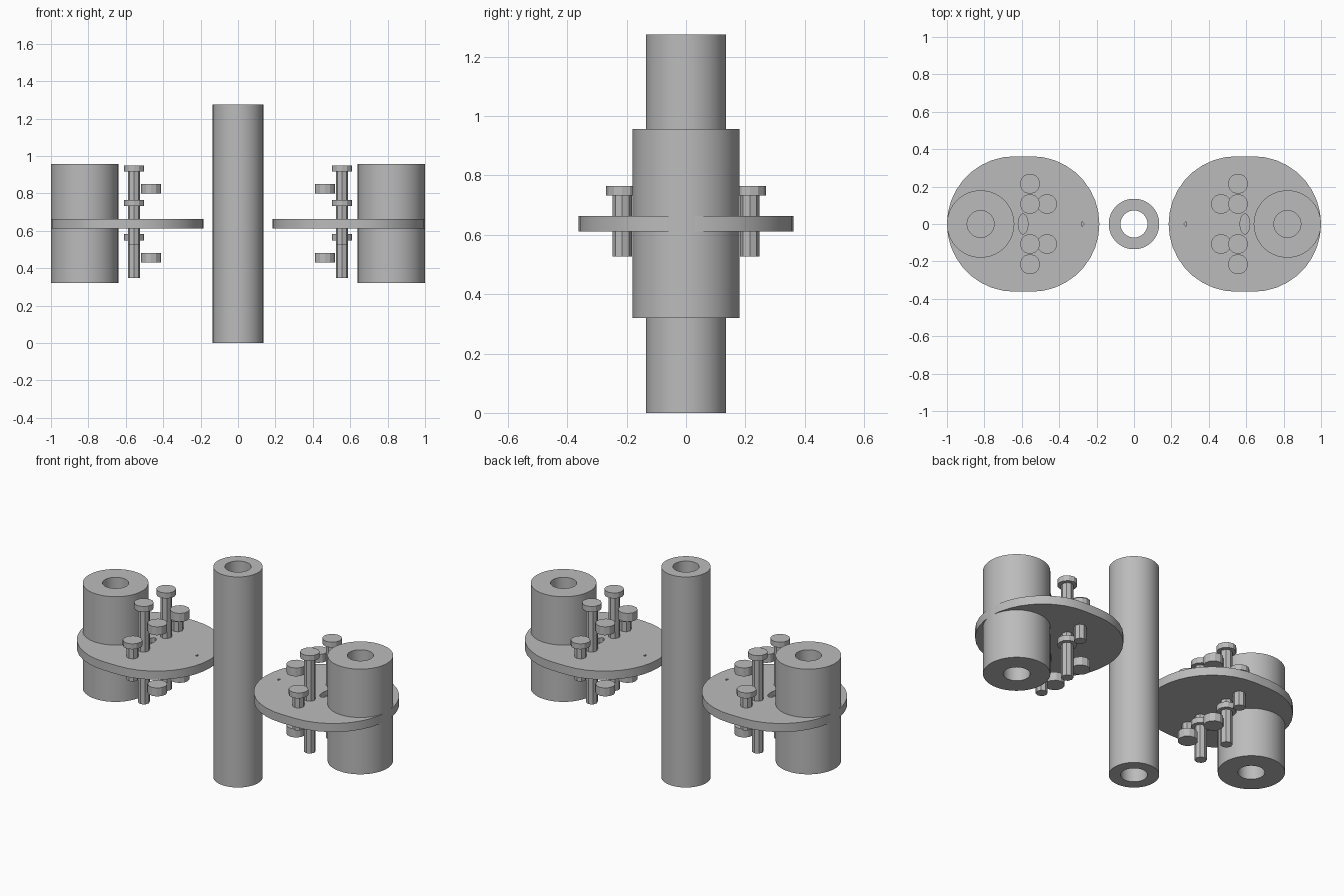
import bpy, bmesh, math
from mathutils import Matrix

cube = bpy.data.objects.get("Cube")
if cube:
    bpy.data.objects.remove(cube, do_unlink=True)

steel = bpy.data.materials.new("plain grey")
steel.use_nodes = True
GREY = (0.5, 0.5, 0.5, 1)
steel.diffuse_color = GREY
steel.node_tree.nodes["Principled BSDF"].inputs["Base Color"].default_value = GREY


def finish(bm, name, smooth=True):
    bmesh.ops.recalc_face_normals(bm, faces=bm.faces)
    mesh = bpy.data.meshes.new(name)
    bm.to_mesh(mesh)
    bm.free()
    mesh.materials.append(steel)
    obj = bpy.data.objects.new(name, mesh)
    bpy.context.collection.objects.link(obj)
    if smooth:
        bpy.ops.object.select_all(action='DESELECT')
        obj.select_set(True)
        bpy.context.view_layer.objects.active = obj
        bpy.ops.object.shade_smooth_by_angle(angle=math.radians(25))
    return obj


def tube(name, x, outer, inner, low, high, sides=64):
    """Lathe a rectangular wall section into an open pipe."""
    bm = bmesh.new()
    rings = []
    for r, z in ((outer, low), (outer, high), (inner, high), (inner, low)):
        rings.append([bm.verts.new((x + r * math.cos(2 * math.pi * i / sides),
                                    r * math.sin(2 * math.pi * i / sides), z))
                      for i in range(sides)])
    for a, b in zip(rings, rings[1:] + rings[:1]):
        for i in range(sides):
            j = (i + 1) % sides
            bm.faces.new((a[i], a[j], b[j], b[i]))
    return finish(bm, name)


def prism(name, outline, low, high, smooth=True):
    bm = bmesh.new()
    base = bm.faces.new([bm.verts.new((x, y, low)) for x, y in outline])
    top = bmesh.ops.extrude_face_region(bm, geom=[base], use_keep_orig=True)
    moved = [v for v in top["geom"] if isinstance(v, bmesh.types.BMVert)]
    bmesh.ops.translate(bm, verts=moved, vec=(0, 0, high - low))
    return finish(bm, name, smooth)


def add_rod(bm, x, y, radius, low, high, sides):
    bmesh.ops.create_cone(bm, cap_ends=True, segments=sides, radius1=radius,
                          radius2=radius, depth=high - low,
                          matrix=Matrix.Translation((x, y, (low + high) / 2)))


def arc(cx, radius, start, end, steps):
    angles = [math.radians(start + (end - start) * i / steps) for i in range(steps + 1)]
    return [(cx + radius * math.cos(a), radius * math.sin(a)) for a in angles]


PLATE_LOW, PLATE_HIGH = 0.612, 0.664
HEAD, SHANK = 0.054, 0.033

tube("centre_pipe", 0, 0.135, 0.072, 0, 1.275)

for side, label in ((1, "left"), (-1, "right")):
    tube(label + "_sleeve", side * 0.82, 0.18, 0.072, 0.32, 0.957)

    # Rounded flange with a shallow lens-shaped slot and a small notch
    outline = arc(0.638, 0.362, -90, 90, 18) + arc(0.547, 0.362, 90, 270, 18)
    plate = prism(label + "_flange", [(side * x, y) for x, y in outline],
                  PLATE_LOW, PLATE_HIGH)
    lens = [(0.593 + 0.026 * math.cos(a), 0.054 * math.sin(a))
            for a in (2 * math.pi * i / 20 for i in range(20))]
    notch = [(0.266, 0), (0.278, -0.014), (0.278, 0.014)]
    for cut_name, shape in (("slot", lens), ("notch", notch)):
        cutter = prism(f"{label}_{cut_name}_cutter", [(side * x, y) for x, y in shape],
                       PLATE_HIGH - 0.03, PLATE_HIGH + 0.05, False)
        cutter.hide_render = True
        cutter.hide_set(True)
        cut = plate.modifiers.new(cut_name, 'BOOLEAN')
        cut.operation = 'DIFFERENCE'
        cut.solver = 'EXACT'
        cut.object = cutter

    for y_side, end in ((-1, "front"), (1, "back")):
        # Short outer bolt
        x, y = side * 0.556, y_side * 0.215
        bm = bmesh.new()
        add_rod(bm, x, y, SHANK, 0.527, 0.735, 8)
        add_rod(bm, x, y, HEAD, 0.732, 0.765, 12)
        finish(bm, f"{label}_{end}_short_bolt", False)

        # Long inner bolt with a nut below the flange
        y = y_side * 0.107
        bm = bmesh.new()
        add_rod(bm, x, y, SHANK, 0.347, 0.92, 8)
        add_rod(bm, x, y, HEAD, 0.917, 0.95, 12)
        add_rod(bm, x, y, HEAD, 0.548, 0.582, 12)
        finish(bm, f"{label}_{end}_long_bolt", False)

        # Loose nuts above and below the flange
        for low, level in ((0.80, "upper"), (0.43, "lower")):
            bm = bmesh.new()
            add_rod(bm, side * 0.465, y, HEAD, low, low + 0.051, 12)
            finish(bm, f"{label}_{end}_{level}_nut", False)
